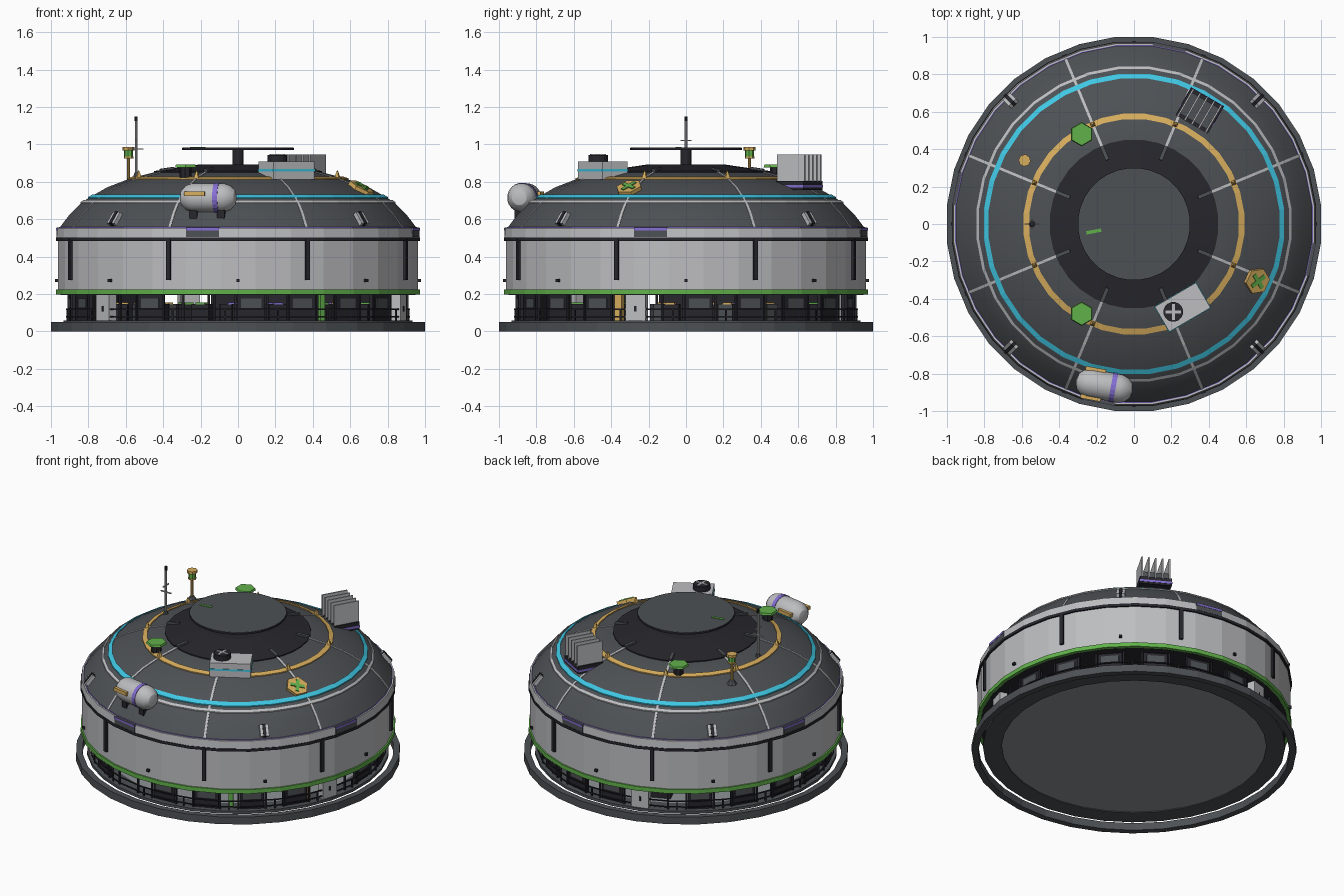
import bpy, bmesh, random
from math import cos, sin, pi, radians, atan2
from mathutils import Vector

if "Cube" in bpy.data.objects:
    bpy.data.objects.remove(bpy.data.objects["Cube"])
random.seed(4)
N = 32


def material(name, rgb):
    m = bpy.data.materials.new(name)
    m.use_nodes = True
    m.diffuse_color = (*rgb, 1)
    m.node_tree.nodes["Principled BSDF"].inputs["Base Color"].default_value = (*rgb, 1)
    return m


SLATE = material("slate grey", (0.075, 0.082, 0.09))
DARK = material("near black", (0.02, 0.02, 0.026))
MID = material("floor grey", (0.27, 0.29, 0.31))
PALE = material("pale grey", (0.51, 0.515, 0.53))
CYAN = material("cyan", (0.05, 0.57, 0.77))
GOLD = material("gold", (0.68, 0.42, 0.11))
GREEN = material("green", (0.12, 0.44, 0.07))
PURPLE = material("purple", (0.24, 0.16, 0.66))


def finish(name, bm, mats, smooth=False):
    bmesh.ops.remove_doubles(bm, verts=bm.verts, dist=0.00001)
    bmesh.ops.recalc_face_normals(bm, faces=bm.faces)
    me = bpy.data.meshes.new(name)
    bm.to_mesh(me)
    bm.free()
    for m in mats:
        me.materials.append(m)
    ob = bpy.data.objects.new(name, me)
    bpy.context.collection.objects.link(ob)
    if smooth:
        bpy.context.view_layer.objects.active = ob
        ob.select_set(True)
        bpy.ops.object.shade_smooth_by_angle(angle=radians(30))
        ob.select_set(False)
    return ob


def lathe(name, profile, mat, n=N, smooth=False):
    """Revolve a closed (radius, height) profile."""
    bm = bmesh.new()
    k = 1 / cos(pi / n)
    rings = [[bm.verts.new((r * k * cos((i + .5) * 2 * pi / n), r * k * sin((i + .5) * 2 * pi / n), z))
              for i in range(n)] for r, z in profile]
    for j in range(len(rings)):
        a, b = rings[j], rings[(j + 1) % len(rings)]
        if profile[j][0] == 0 and profile[(j + 1) % len(rings)][0] == 0:
            continue
        for i in range(n):
            bm.faces.new((a[i], a[(i + 1) % n], b[(i + 1) % n], b[i]))
    bmesh.ops.dissolve_degenerate(bm, edges=bm.edges, dist=0.00001)
    return finish(name, bm, [mat], smooth)


def hoop(name, r1, r2, z1, z2, mat, n=N):
    return lathe(name, [(r1, z1), (r2, z1), (r2, z2), (r1, z2)], mat, n)


def place(ob, deg, r, z, tilt=0, spin=0):
    """Local x points outward, local y runs along the rim."""
    ob.location = (r * cos(radians(deg)), r * sin(radians(deg)), z)
    ob.rotation_euler = (0, radians(tilt), radians(deg + spin))
    return ob


def box(name, size, mat, deg, r, z, tilt=0, spin=0, shift=(0, 0, 0)):
    bm = bmesh.new()
    bmesh.ops.create_cube(bm, size=1)
    for v in bm.verts:
        v.co = Vector(v.co[i] * size[i] + shift[i] for i in range(3))
    return place(finish(name, bm, [mat]), deg, r, z, tilt, spin)


def drum(name, r, h, mat, deg, dist, z, n=12, top=None, tilt=0):
    t = r if top is None else top
    return place(lathe(name, [(0, 0), (r, 0), (t, h), (0, h)], mat, n), deg, dist, z, tilt)


def polar(x, y):
    return atan2(y, x) * 180 / pi, (x * x + y * y) ** .5


# Base ring, floor with its rim, and ceiling of the open ground storey
hoop("base_ring", .96, 1, 0, .05, SLATE)
hoop("floor_rim", .815, .932, .04, .058, SLATE)
drum("floor", .82, .01, MID, 0, 0, .045, N)
lathe("ceiling", [(0, .195), (.95, .195), (.95, .215), (0, .215)], DARK)

# Upper wall with bands and parapet
hoop("wall", .93, .963, .2, .49, PALE)
hoop("green_band", .94, .972, .196, .224, GREEN)
hoop("dark_band", .94, .974, .484, .502, DARK)
lathe("parapet", [(.93, .502), (.97, .502), (.965, .553), (.93, .553)], PALE)
hoop("purple_trim", .951, .956, .55, .557, PURPLE)

# Dome
DOME = [(.955, .553), (.90, .625), (.835, .69), (.79, .718), (.70, .77), (.575, .818), (.45, .85)]


def height(r):
    for (a, za), (b, zb) in zip(DOME, DOME[1:]):
        if b <= r <= a:
            return za + (zb - za) * (a - r) / (a - b)
    return DOME[-1][1]


lathe("dome", DOME + [(0, .85), (0, .54), (.955, .54)], SLATE, smooth=True)
lathe("crown", [(.45, .845), (.45, .857), (.2, .893), (0, .893), (0, .845)], DARK)
drum("dish_stem", .03, .08, DARK, 0, 0, .893)
drum("dish_underside", .3, .012, DARK, 0, 0, .969, N)
drum("dish_top", .298, .002, SLATE, 0, 0, .981, N)
box("dish_mark", (.08, .018, .006), GREEN, *polar(-.215, -.04), .984)


def band(name, r, w, mat, lift=.007):
    a, b = r + w / 2, r - w / 2
    lathe(name, [(a, height(a) - .01), (a, height(a) + lift), (b, height(b) + lift), (b, height(b) - .01)], mat)


band("pale_roof_ring", .835, .014, PALE)
band("cyan_roof_ring", .79, .026, CYAN)
band("gold_roof_ring", .575, .03, GOLD)

# Radial seams, wall pilasters, gold studs and crown fins
for k in range(8):
    deg = 22.5 + 45 * k
    bm = bmesh.new()
    rows = [[bm.verts.new((r, y, z + dz)) for y, dz in ((-.007, -.01), (-.007, .005), (.007, .005), (.007, -.01))]
            for r, z in DOME]
    for a, b in zip(rows, rows[1:]):
        for i in range(4):
            bm.faces.new((a[i], a[(i + 1) % 4], b[(i + 1) % 4], b[i]))
    place(finish("roof_seam", bm, [PALE]), deg, 0, 0)
    box("pilaster", (.02, .024, .22), DARK, deg, .968, .385)
    drum("gold_stud", .014, .045, GOLD, deg, .575, .815, 4, top=.002)
    box("crown_fin", (.08, .02, .02), SLATE, deg, .41, .864, tilt=8)
    box("wall_fixture", (.02, .018, .016), DARK, 45 * k, .968, .272)

# Corner vents and dark parapet panels
for k in range(4):
    deg = 45 + 90 * k
    box("vent_body", (.03, .055, .075), PALE, deg, .93, .6, tilt=-38)
    box("vent_slot", (.036, .02, .08), DARK, deg, .931, .6, tilt=-38)
    deg = 78.7 + 90 * k
    box("parapet_panel", (.03, .18, .05), SLATE, deg, .957, .529)
    box("panel_light", (.008, .18, .014), PURPLE, deg, .97, .545)

# Ground storey: rails, window bays and three doors
for z in (.075, .115):
    hoop("rail", .912, .919, z, z + .007, DARK)
for k in range(20):
    deg = 4.5 + 18 * k
    for s in (-5.4, 5.4):
        box("bay_post", (.012, .012, .14), DARK, deg + s, .905, .126)
    box("rail_post", (.008, .008, .06), DARK, deg + 9, .915, .088)
    if k not in (6, 12, 14, 19):
        box("bay_panel", (.03, .15, .135), DARK, deg, .885, .126)
        box("bay_screen", (.006, .11, .05), SLATE, deg, .901, .15)
for deg in (-17, 107, -141.5):
    box("door", (.05, .11, .14), PALE, deg, .9, .126)
    box("door_handle", (.056, .012, .03), DARK, deg, .9, .12)

# Interior furniture
for k in range(18):
    deg, r = k * 20 + 13, random.uniform(.5, .76)
    box("cabinet", (.08, random.uniform(.06, .14), .09), random.choice([DARK, DARK, SLATE]), deg, r, .1)
    box("cabinet_top", (.085, .05, .01), random.choice([GREEN, GOLD, PURPLE]), deg, r, .148)
box("gold_column", (.04, .04, .14), GOLD, -25, .84, .126)
box("green_column", (.03, .03, .14), GREEN, -58, .84, .126)

# Storage tank
TD, TR, TZ = -100.4, .88, .715
tank = lathe("tank", [(0, -.155), (.04, -.145), (.065, -.12), (.076, -.085), (.076, .085),
                      (.065, .12), (.04, .145), (0, .155)], PALE, 20, True)
sleeve = hoop("tank_band", .07, .079, .035, .062, PURPLE, 20)
for ob in (tank, sleeve):
    place(ob, TD, TR, TZ)
    ob.rotation_euler = (pi / 2, 0, radians(TD + 180))
for s in (-1, 1):
    box("tank_plate", (.022, .11, .024), GOLD, TD, TR, TZ + .02, shift=(s * .076, -.06, 0))
    box("tank_leg", (.09, .04, .12), DARK, TD, TR - .01, .645, shift=(0, s * .075, 0))

# Cooling unit with fan
CD, CR = polar(.26, -.445)
box("cooler_base", (.13, .23, .03), DARK, CD, CR, .805)
box("cooler_body", (.155, .255, .095), PALE, CD, CR, .86)
box("cooler_stripe", (.161, .261, .012), CYAN, CD, CR, .862)
FD, FR = polar(.21, -.47)
drum("fan_housing", .052, .038, DARK, FD, FR, .905, 16)
for s in (0, 90):
    box("fan_blade", (.085, .016, .006), PALE, FD, FR, .945, spin=s + 66)

# Finned radiator
RD, RR = polar(.35, .605)
box("radiator_base", (.17, .2, .05), DARK, RD, RR, .78)
box("radiator_light", (.175, .205, .014), PURPLE, RD, RR, .775)
box("radiator_core", (.13, .17, .06), SLATE, RD, RR, .82)
for i in range(5):
    box("radiator_fin", (.17, .009, .145), PALE, RD, RR, .872, shift=(0, (i - 2) * .043, 0))

# Mushroom vents
for y in (-.48, .48):
    d, r = polar(-.28, y)
    drum("mushroom_stem", .03, .06, DARK, d, r, .82, 8)
    drum("mushroom_cap", .056, .014, GREEN, d, r, .877, 6, top=.052)

# Gold hatch with a green cross
HD, HR = polar(.65, -.3)
drum("hatch", .062, .03, GOLD, HD, HR, .75, 6, tilt=30)
for turn in (-30, 60):
    cross = box("hatch_cross", (.09, .022, .008), GREEN, HD, HR, .75, tilt=30, shift=(0, 0, .032))
    cross.rotation_euler.rotate_axis("Z", radians(turn))

# Antenna mast
drum("mast_foot", .018, .03, SLATE, 180, .545, .82, 8, top=.008)
drum("mast", .007, .3, PALE, 180, .545, .83, 8)
drum("mast_tip", .009, .025, DARK, 180, .545, 1.125, 8)
box("mast_arm", (.08, .007, .007), PALE, 180, .545, .975)
box("mast_arm", (.007, .06, .007), PALE, 180, .545, 1.02)

# Beacon
BD, BR = polar(-.585, .34)
drum("beacon_foot", .03, .03, SLATE, BD, BR, .78, 8, top=.012)
drum("beacon_pole", .008, .15, GOLD, BD, BR, .78, 8)
drum("beacon_tray", .024, .01, GOLD, BD, BR, .925, 8)
drum("beacon_lamp", .022, .035, GREEN, BD, BR, .935, 8)
drum("beacon_cap", .03, .018, GOLD, BD, BR, .968, 8)
